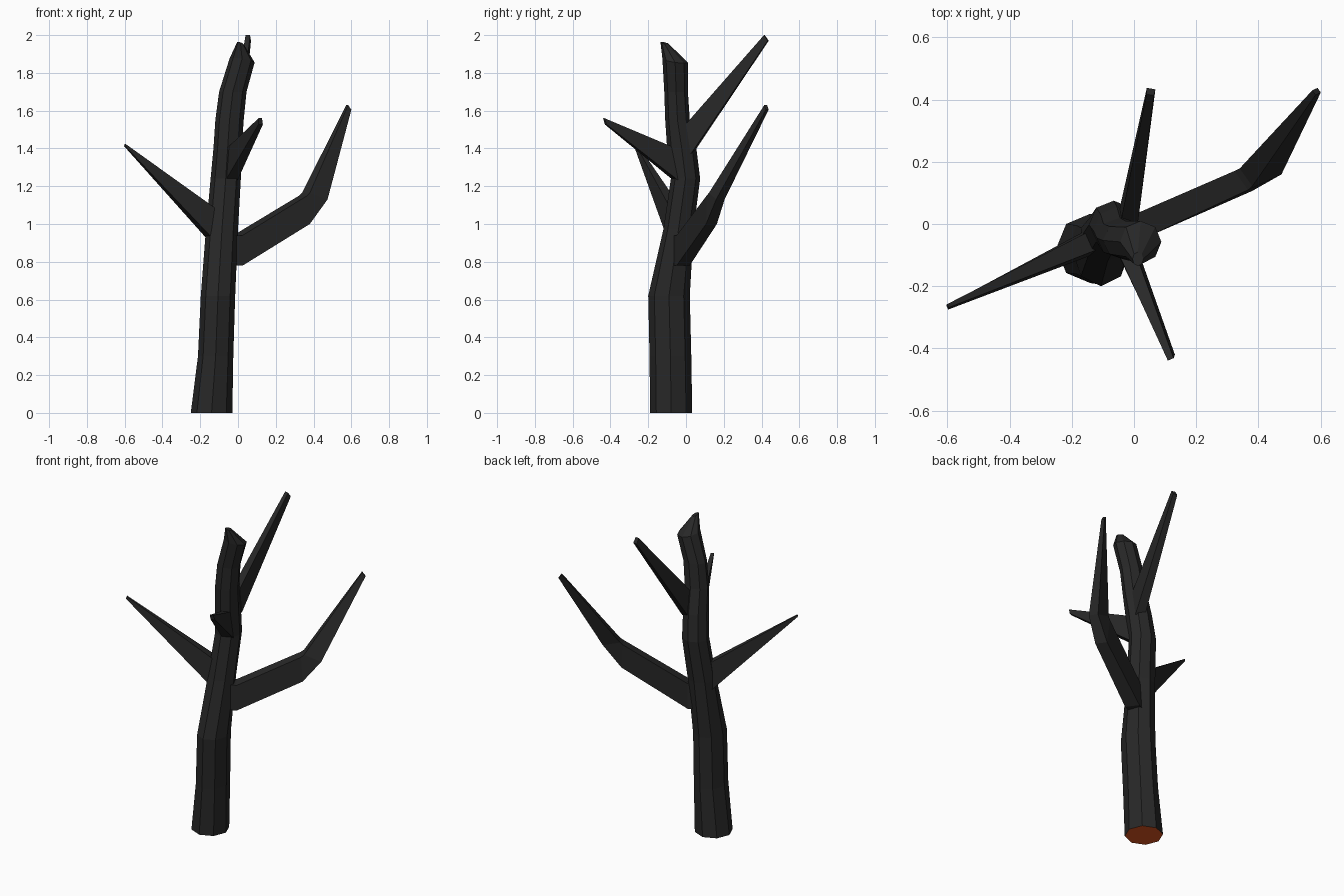
import bpy, bmesh, math
from mathutils import Vector

if "Cube" in bpy.data.objects:
    bpy.data.objects.remove(bpy.data.objects["Cube"])


def material(name, color):
    m = bpy.data.materials.new(name)
    m.diffuse_color = (*color, 1)
    m.use_nodes = True
    m.node_tree.nodes["Principled BSDF"].inputs["Base Color"].default_value = m.diffuse_color
    return m


BARK = material("charcoal bark", (0.021, 0.021, 0.021))
WOOD = material("red brown wood", (0.74, 0.09, 0.014))


def loft(name, rings, base_wood=False):
    """Skin a list of equal-sized vertex rings and cap both ends."""
    bm = bmesh.new()
    loops = [[bm.verts.new(p) for p in ring] for ring in rings]
    n = len(loops[0])
    for a, b in zip(loops, loops[1:]):
        for i in range(n):
            j = (i + 1) % n
            bm.faces.new((a[i], a[j], b[j], b[i]))
    bottom = bm.faces.new(loops[0][::-1])
    bm.faces.new(loops[-1])
    if base_wood:
        bottom.material_index = 1
    bmesh.ops.recalc_face_normals(bm, faces=bm.faces)
    me = bpy.data.meshes.new(name)
    bm.to_mesh(me)
    bm.free()
    me.materials.append(BARK)
    if base_wood:
        me.materials.append(WOOD)
    ob = bpy.data.objects.new(name, me)
    bpy.context.collection.objects.link(ob)
    return ob


def trunk_ring(x0, x1, y0, y1, z, tilt=0.0):
    """Octagon filling the given extents; tilt lowers its back and right."""
    pts = []
    for i in range(8):
        a = math.tau * i / 8
        c, s = math.cos(a), math.sin(a)
        pts.append(((x0 + x1) / 2 + c * (x1 - x0) / 2,
                    (y0 + y1) / 2 + s * (y1 - y0) / 2,
                    z - tilt * (c + s)))
    return pts


def branch(name, stations):
    """Four-sided limb; stations are (lower point, upper point, lower width, upper width)."""
    d = Vector(stations[-1][0]) - Vector(stations[0][0])
    side = Vector((-d.y, d.x, 0)).normalized()
    rings = []
    for low, up, wl, wu in stations:
        low, up, sl, su = Vector(low), Vector(up), side * wl / 2, side * wu / 2
        rings.append([low - sl, low + sl, up + su, up - su])
    return loft(name, rings)


# Crooked trunk with a bare wood base and a broken top
loft("trunk", [
    trunk_ring(-0.25, -0.03, -0.19, 0.033, 0.0),
    trunk_ring(-0.212, -0.025, -0.193, 0.028, 0.30),
    trunk_ring(-0.197, -0.015, -0.20, 0.02, 0.62),
    trunk_ring(-0.17, 0.0, -0.12, 0.04, 0.97),
    trunk_ring(-0.145, 0.015, -0.08, 0.075, 1.24),
    trunk_ring(-0.13, 0.02, -0.10, 0.055, 1.40),
    trunk_ring(-0.12, 0.03, -0.11, 0.02, 1.55),
    trunk_ring(-0.10, 0.045, -0.115, 0.01, 1.70),
    trunk_ring(-0.045, 0.088, -0.125, 0.01, 1.865, 0.01),
    trunk_ring(-0.005, 0.03, -0.135, -0.09, 1.957, 0.005),
], base_wood=True)

# Straight tapering branches
branch("left_branch", [
    ((-0.11, -0.045, 0.88), (-0.08, -0.03, 1.045), 0.085, 0.07),
    ((-0.60, -0.268, 1.412), (-0.598, -0.263, 1.424), 0.015, 0.012)])
branch("front_branch", [
    ((-0.04, -0.04, 1.22), (-0.04, -0.05, 1.395), 0.07, 0.055),
    ((0.12, -0.425, 1.527), (0.118, -0.435, 1.56), 0.025, 0.02)])
branch("back_branch", [
    ((-0.02, 0.03, 1.37), (-0.015, 0.005, 1.53), 0.06, 0.055),
    ((0.055, 0.435, 1.97), (0.052, 0.415, 2.0), 0.028, 0.024)])

# Elbowed branch on the right
branch("right_branch", [
    ((-0.07, -0.045, 0.78), (-0.07, -0.045, 0.94), 0.085, 0.085),
    ((0.0, -0.015, 0.78), (0.0, -0.015, 0.94), 0.085, 0.085),
    ((0.36, 0.135, 1.0), (0.345, 0.14, 1.15), 0.07, 0.075),
    ((0.458, 0.182, 1.13), (0.36, 0.15, 1.165), 0.055, 0.07),
    ((0.595, 0.43, 1.605), (0.578, 0.422, 1.63), 0.018, 0.018)])
